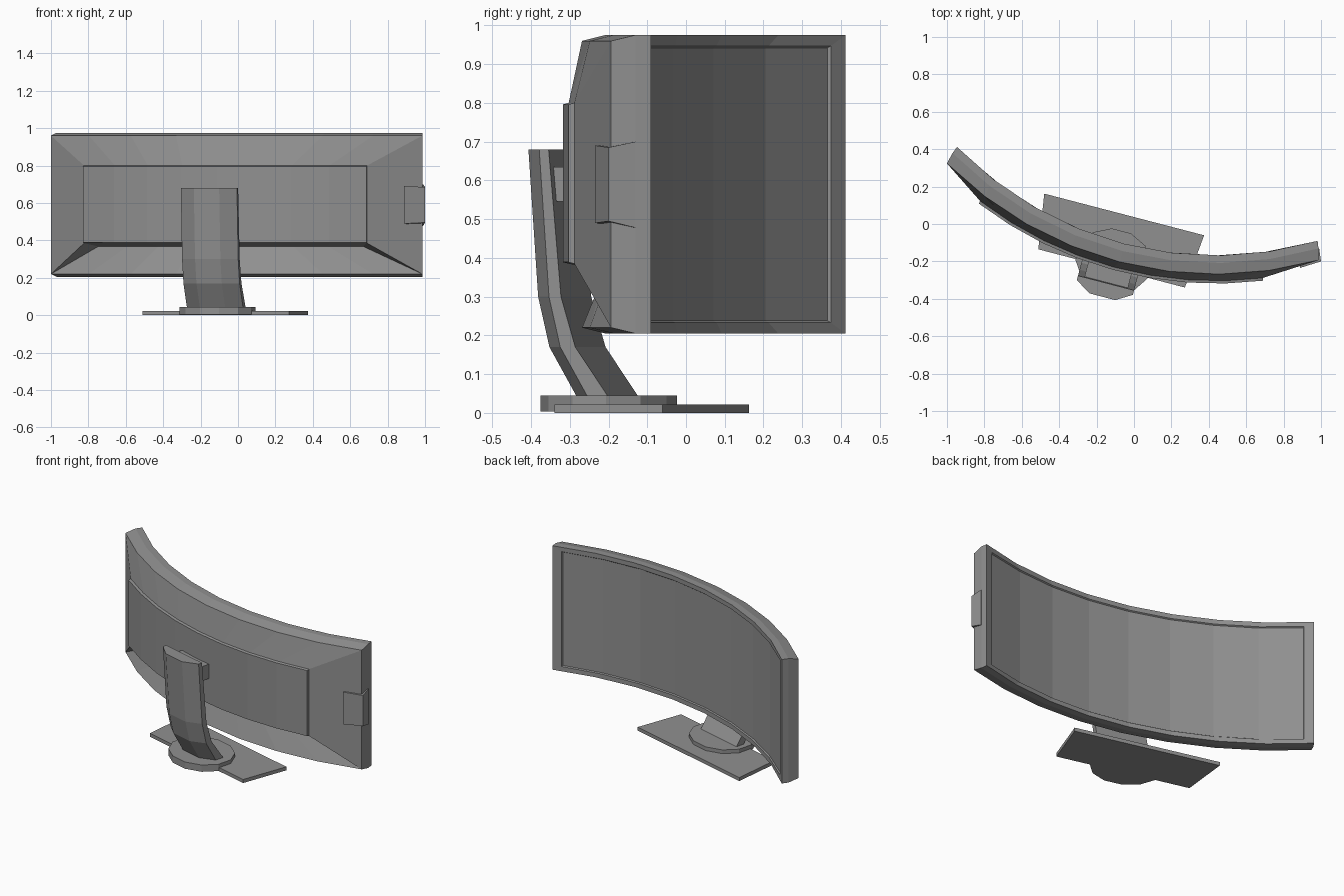
import bpy, bmesh
from math import sin, cos, radians, pi

if "Cube" in bpy.data.objects:
    bpy.data.objects.remove(bpy.data.objects["Cube"])

TURN = radians(-14.6)            # whole monitor is turned about z
SEG = 8                          # facets across the curved screen
R, U0, V0 = 1.94, -0.0235, 1.8245  # curve radius and centre

dark_plastic = bpy.data.materials.new("dark_plastic")
dark_plastic.diffuse_color = (0.28, 0.28, 0.28, 1.0)
dark_plastic.use_nodes = True
dark_plastic.node_tree.nodes["Principled BSDF"].inputs["Base Color"].default_value = dark_plastic.diffuse_color


def make(name, verts, faces, turned=True):
    """Build a flat-shaded mesh object with outward normals."""
    me = bpy.data.meshes.new(name)
    me.from_pydata(verts, [], faces)
    bm = bmesh.new()
    bm.from_mesh(me)
    bmesh.ops.recalc_face_normals(bm, faces=bm.faces)
    bm.to_mesh(me)
    bm.free()
    me.materials.append(dark_plastic)
    ob = bpy.data.objects.new(name, me)
    bpy.context.collection.objects.link(ob)
    if turned:
        ob.rotation_euler.z = TURN
    return ob


def loft(name, sections, turned=True):
    """Skin matching closed sections and cap both ends."""
    n = len(sections[0])
    verts = [p for s in sections for p in s]
    faces = [list(range(n)), list(range(len(verts) - n, len(verts)))]
    for k in range(len(sections) - 1):
        for i in range(n):
            j = (i + 1) % n
            faces.append([k * n + i, k * n + j, (k + 1) * n + j, (k + 1) * n + i])
    return make(name, verts, faces, turned)


def arc_row(half_deg, shift_deg, offset, z):
    """Row of points along the screen curve, offset towards the back."""
    r = R + offset
    row = []
    for i in range(SEG + 1):
        a = radians(shift_deg + half_deg * (2 * i / SEG - 1))
        row.append((U0 + r * sin(a), V0 - r * cos(a), z))
    return row


# Curved screen housing: rings from the recessed screen round to the back panel
# (half angle, angle shift, offset to the back, bottom z, top z)
RINGS = [
    (29.15, 0.0, 0.007, 0.238, 0.942),  # screen surface
    (29.3, 0.0, 0.000, 0.233, 0.947),   # bezel inner edge
    (30.9, 0.0, 0.000, 0.205, 0.975),   # bezel outer edge
    (30.7, 0.0, 0.040, 0.205, 0.975),   # rim
    (30.2, 0.0, 0.100, 0.220, 0.960),   # rear rim
    (22.2, -0.6, 0.135, 0.385, 0.800),  # foot of back panel
    (22.1, -0.6, 0.150, 0.389, 0.796),  # back panel
]
verts, faces = [], []


def add_row(*args):
    start = len(verts)
    verts.extend(arc_row(*args))
    return list(range(start, len(verts)))


def strip(a, b):
    for i in range(SEG):
        faces.append([a[i], a[i + 1], b[i + 1], b[i]])


rows = [(add_row(h, s, o, lo), add_row(h, s, o, hi)) for h, s, o, lo, hi in RINGS]
recess = add_row(21.7, -0.4, 0.040, 0.368)   # undercut below the back panel
for k in range(len(rows) - 1):
    (b0, t0), (b1, t1) = rows[k], rows[k + 1]
    strip(t0, t1)
    for e in (0, -1):
        faces.append([b0[e], t0[e], t1[e], b1[e]])
    if k == 4:
        strip(b0, recess)
        strip(recess, b1)
        for e in (0, -1):
            faces.append([b0[e], recess[e], b1[e]])
    else:
        strip(b0, b1)
for b, t in (rows[0], rows[-1]):
    strip(b, t)
make("screen_housing", verts, faces)

# Control pod wrapped round one rear edge (x, y, bottom z, top z)
POD = [(0.95, -0.13, 0.478, 0.70), (0.99, -0.13, 0.478, 0.70),
       (1.0, -0.20, 0.495, 0.685), (0.887, -0.235, 0.49, 0.69),
       (0.887, -0.19, 0.49, 0.69)]
loft("control_pod", [[(x, y, lo) for x, y, lo, hi in POD],
                     [(x, y, hi) for x, y, lo, hi in POD]], turned=False)

# Stand column: one section swept along a bent path, thicker towards the foot
SECTION = [(-0.155, -0.343), (-0.155, -0.368), (-0.07, -0.419),
           (0.07, -0.419), (0.155, -0.368), (0.155, -0.343)]
PATH = [(0.0, 0.0, 0.68), (0.026, 0.007, 0.30), (0.056, 0.015, 0.17),
        (0.13, 0.03, 0.04)]
loft("stand_column", [[(u - 0.065, v + s + (t if v > -0.35 else 0), z)
                       for u, v in SECTION] for s, t, z in PATH])

# Mount between column and back panel
MOUNT = [(-0.185, -0.345), (0.055, -0.345), (0.055, -0.25), (-0.185, -0.25)]
loft("screen_mount", [[(u, v, z) for u, v in MOUNT] for z in (0.545, 0.635)])

# Foot: tapered plate and round hub
PLATE = [(-0.505, 0.036), (0.378, 0.036), (0.349, -0.260), (-0.461, -0.260)]
loft("base_plate", [[(u, v, z) for u, v in PLATE] for z in (0.0, 0.022)])
HUB = [(-0.056 + 0.205 * cos((i + 0.5) * pi / 6),
        -0.221 + 0.174 * sin((i + 0.5) * pi / 6)) for i in range(12)]
loft("base_hub", [[(u, v, z) for u, v in HUB] for z in (0.003, 0.045)])
